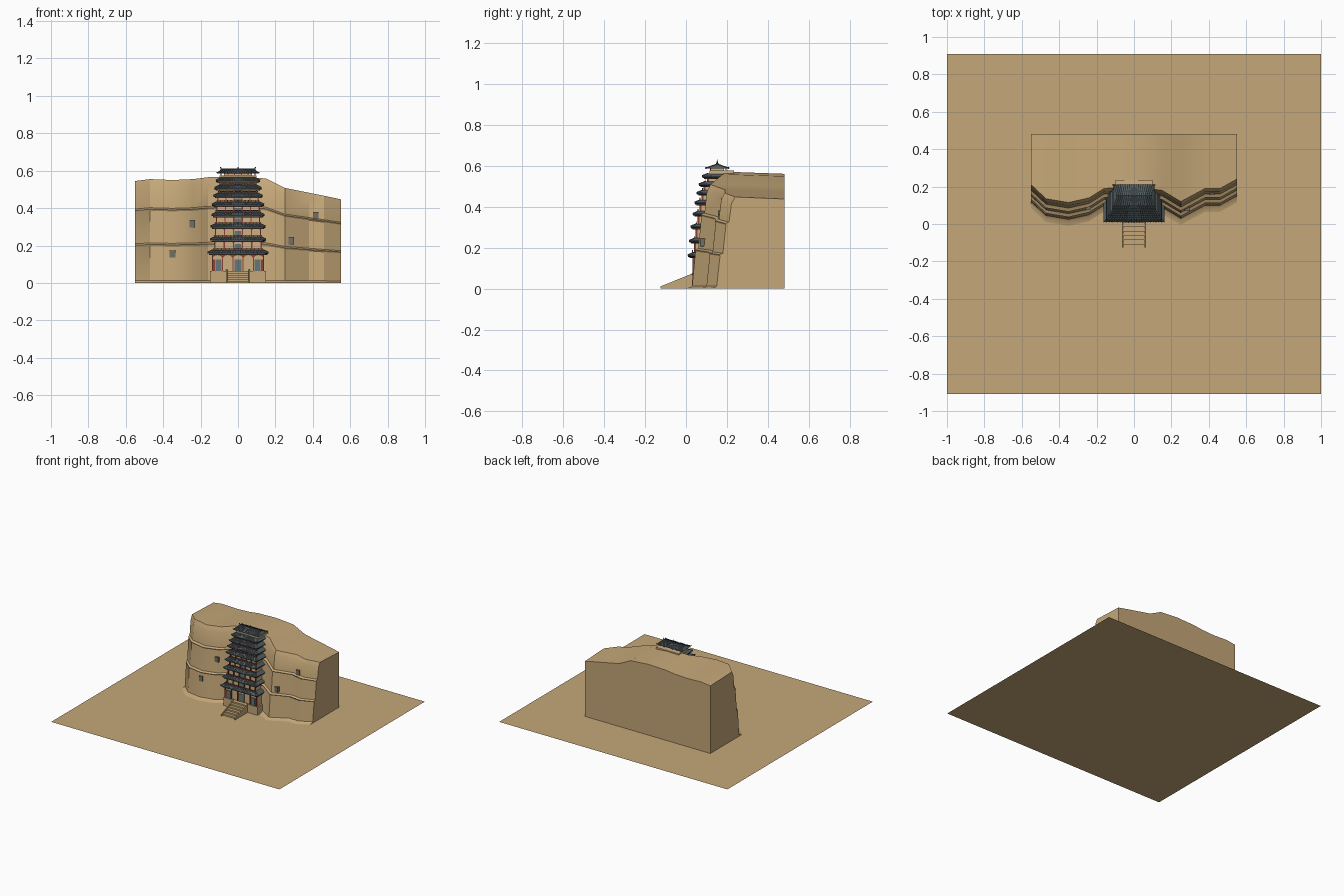
import bpy, bmesh, math
from mathutils import Vector

cube = bpy.data.objects.get("Cube")
if cube:
    bpy.data.objects.remove(cube, do_unlink=True)


def material(name, r, g, b):
    m = bpy.data.materials.new(name)
    m.use_nodes = True
    m.diffuse_color = (r, g, b, 1)
    m.node_tree.nodes["Principled BSDF"].inputs["Base Color"].default_value = (r, g, b, 1)
    return m


SAND = material("sandstone", .56, .39, .19)
WALL = material("pale plaster", .62, .43, .22)
RED = material("red timber", .27, .05, .035)
DARK = material("dark timber", .07, .035, .025)
TILE = material("slate tile", .085, .11, .12)
BLUE = material("blue grey shutter", .13, .18, .18)
CAVE = material("cave shadow", .17, .16, .12)


def build(name, bm, mat, smooth=False):
    bmesh.ops.recalc_face_normals(bm, faces=bm.faces[:])
    me = bpy.data.meshes.new(name)
    bm.to_mesh(me)
    bm.free()
    me.materials.append(mat)
    ob = bpy.data.objects.new(name, me)
    bpy.context.collection.objects.link(ob)
    if smooth:
        bpy.context.view_layer.objects.active = ob
        ob.select_set(True)
        bpy.ops.object.shade_smooth_by_angle(angle=math.radians(25))
        ob.select_set(False)
    return ob


def add_box(bm, x0, x1, y0, y1, z0, z1):
    v = [bm.verts.new((x, y, z)) for z in (z0, z1)
         for x, y in ((x0, y0), (x1, y0), (x1, y1), (x0, y1))]
    for f in ((0, 1, 2, 3), (4, 5, 6, 7), (0, 1, 5, 4), (1, 2, 6, 5), (2, 3, 7, 6), (3, 0, 4, 7)):
        bm.faces.new([v[i] for i in f])


def add_bar(bm, p, q, r):
    p, q = Vector(p), Vector(q)
    rot = (q - p).to_track_quat('Z', 'Y').to_matrix().to_4x4()
    rot.translation = (p + q) / 2
    bmesh.ops.create_cone(bm, cap_ends=True, segments=6, radius1=r, radius2=r,
                          depth=(q - p).length, matrix=rot)


def add_prism(bm, points, y0, y1):
    # outline in x and z, extruded along y
    a = [bm.verts.new((x, y0, z)) for x, z in points]
    b = [bm.verts.new((x, y1, z)) for x, z in points]
    bm.faces.new(a)
    bm.faces.new(b)
    for i in range(len(a)):
        j = (i + 1) % len(a)
        bm.faces.new((a[i], a[j], b[j], b[i]))


def boxes(name, mat, items):
    bm = bmesh.new()
    for it in items:
        add_box(bm, *it)
    return build(name, bm, mat)


# desert floor
bm = bmesh.new()
floor = [bm.verts.new(p) for p in ((-1, -.91, 0), (1, -.91, 0), (1, .91, 0), (-1, .91, 0))]
bm.faces.new(floor)
build("desert_floor", bm, SAND)

# cliff: columns are x, foot y and height; rows are height share and setback
COLS = [(-.55, .12, .545), (-.47, .045, .555), (-.35, .025, .55), (-.24, .05, .555),
        (-.16, .1, .565), (0, .11, .57), (.15, .09, .558), (.25, .03, .508),
        (.38, .1, .482), (.46, .1, .466), (.55, .15, .447)]
ROWS = [(0, -.035), (.01, -.012), (.025, 0), (.355, .016), (.37, .012), (.385, .03),
        (.695, .045), (.71, .041), (.725, .06), (.93, .072), (1, .09)]
BACK = .48


def cliff_y(x, z):
    for (xa, ya, ha), (xb, yb, hb) in zip(COLS, COLS[1:]):
        if xa <= x <= xb:
            t = (x - xa) / (xb - xa)
            s = z / (ha + t * (hb - ha))
            for (sa, oa), (sb, ob) in zip(ROWS, ROWS[1:]):
                if sa <= s <= sb:
                    return ya + t * (yb - ya) + oa + (ob - oa) * (s - sa) / (sb - sa)


bm = bmesh.new()
grid = []
for x, y, h in COLS:
    col = [bm.verts.new((x, y + o, s * h)) for s, o in ROWS]
    col += [bm.verts.new((x, BACK, h - .01)), bm.verts.new((x, BACK, 0))]
    grid.append(col)
for a, b in zip(grid, grid[1:]):
    for i in range(len(a) - 1):
        bm.faces.new((a[i], b[i], b[i + 1], a[i + 1]))
bm.faces.new(grid[0])
bm.faces.new(grid[-1])
build("cliff", bm, SAND, True)

# small caves
caves = []
for x, z in ((-.35, .155), (-.245, .317), (.285, .225), (.415, .36)):
    y = min(cliff_y(x - .014, z), cliff_y(x + .014, z))
    caves.append((x - .015, x + .015, y - .006, y + .05, z - .02, z + .02))
boxes("caves", CAVE, caves)

# terrace, steps and sloped step walls
FOOT = .065
boxes("terrace", SAND, [(-.15, .15, .03, .2, 0, FOOT)])
n = 6
boxes("steps", SAND, [(-.056, .056, -.11 + .14 * i / n, .035, 0, FOOT * (i + 1) / n)
                      for i in range(n)])
bm = bmesh.new()
for x in (-.059, .059):
    side = [[bm.verts.new((x + d, y, z)) for y, z in
             ((-.125, 0), (-.125, .01), (.03, .073), (.03, 0))] for d in (-.004, .004)]
    bm.faces.new(side[0])
    bm.faces.new(side[1])
    for i in range(4):
        j = (i + 1) % 4
        bm.faces.new((side[0][i], side[0][j], side[1][j], side[1][i]))
build("step_walls", bm, SAND)

# storeys: eave height, eave half width, eave front y
STOREYS = [(.158, .163, .01), (.228, .149, .016), (.298, .147, .024), (.36, .141, .034),
           (.415, .139, .043), (.462, .132, .053), (.504, .125, .064), (.544, .118, .08)]
RISE = .018
REAR = .2


def tower_roof(k, z, w, y):
    # lean-to skirt roof with raised corners
    bm = bmesh.new()
    inx, iny = w - .024, y + .028
    front = [(-w, .007), (-w * .85, .001), (w * .85, .001), (w, .007)]
    low = [bm.verts.new((-w, REAR, z))] + [bm.verts.new((x, y, z + l)) for x, l in front]
    low.append(bm.verts.new((w, REAR, z)))
    top = [bm.verts.new((x, yy, z + RISE)) for x, yy in
           ((-inx, REAR), (-inx, iny), (-inx * .85, iny), (inx * .85, iny), (inx, iny), (inx, REAR))]
    under = [bm.verts.new(v.co - Vector((0, 0, .005))) for v in low]
    for i in range(5):
        bm.faces.new((low[i], low[i + 1], top[i + 1], top[i]))
        bm.faces.new((under[i], under[i + 1], low[i + 1], low[i]))
    bm.faces.new(top)
    bm.faces.new(under)
    # tile ribs, corner ridges and top ridge
    count = 22
    for i in range(count + 1):
        t = 2 * i / count - 1
        lift = .007 if abs(t) == 1 else .002
        add_bar(bm, (w * t, y - .001, z + lift), (inx * t, iny, z + RISE + .001), .0022)
    add_bar(bm, (-inx, iny, z + RISE), (inx, iny, z + RISE), .003)
    build(f"roof_{k}", bm, TILE)


base = FOOT
walls, posts, beams, shutters, rails, eave_beams = [], [], [], [], [], []
brackets = bmesh.new()
for k, (z, w, y) in enumerate(STOREYS):
    hw, fy = w - .026, y + .03
    top = z - .004
    h = top - base
    walls.append((-hw, hw, fy, REAR, base - .01, z + .005))
    bays = 5
    step = 2 * hw / bays
    for i in range(bays + 1):
        x = -hw + step * i
        posts.append((x - .003, x + .003, fy - .008, fy + .002, base, top))
    # arched brackets between the posts
    for i in range(bays):
        cx, r = -hw + step * (i + .5), step / 2
        rise = min(.3 * h, r)
        for s in (-1, 1):
            arc = [(cx + s * r * math.cos(a), top - rise + rise * .8 * math.sin(a))
                   for a in (0, math.pi / 6, math.pi / 3, math.pi / 2)]
            add_prism(brackets, arc + [(cx, top), (cx + s * r, top)], fy - .004, fy + .001)
    beams.append((-hw - .006, hw + .006, fy - .014, REAR, top - .005, z))
    eave_beams.append((-w + .008, w - .008, y + .008, REAR, z - .009, z - .003))
    shutters.append((-.018, .018, fy - .003, fy + .001, base, base + h * .68))
    if k == 0:
        for s in (-1, 1):
            shutters.append((s * .105 - .016, s * .105 + .016, fy - .005, fy + .001, base, base + .06))
            posts.append((s * .128 - .005, s * .128 + .005, fy - .005, fy, base, base + .06))
    else:
        # balcony rail along the storey foot
        rails.append((-hw - .008, hw + .008, fy - .016, fy - .012, base + .007, base + .011))
        for i in range(13):
            x = -hw - .006 + (2 * hw + .012) * i / 12
            rails.append((x - .0015, x + .0015, fy - .016, fy - .012, base - .008, base + .008))
    tower_roof(k + 1, z, w, y)
    base = z + RISE

boxes("tower_walls", WALL, walls)
boxes("posts", RED, posts)
boxes("lintels", RED, beams)
boxes("eave_beams", DARK, eave_beams)
boxes("shutters", BLUE, shutters)
boxes("balcony_rails", RED, rails)
build("arch_brackets", brackets, RED)

# crowning pavilion on the cliff top
boxes("pavilion_floor", WALL, [(-.1, .1, .115, .235, .55, .575)])
boxes("pavilion_core", WALL, [(-.075, .075, .125, .185, .57, .586)])
boxes("pavilion_posts", RED, [(x - .003, x + .003, y - .003, y + .003, .57, .585)
                              for x in (-.09, -.054, -.018, .018, .054, .09) for y in (.12, .195)])
bm = bmesh.new()
CY, CZ, EX, RX = .152, .607, .11, .088
eave = [bm.verts.new(p) for p in ((-EX, .095, .585), (EX, .095, .585), (EX, .21, .585), (-EX, .21, .585))]
ridge = [bm.verts.new((x, CY, CZ)) for x in (-RX, RX)]
bm.faces.new((eave[0], eave[1], ridge[1], ridge[0]))
bm.faces.new((eave[2], eave[3], ridge[0], ridge[1]))
bm.faces.new((eave[1], eave[2], ridge[1]))
bm.faces.new((eave[3], eave[0], ridge[0]))
bm.faces.new(eave)
for i in range(19):
    t = i / 9 - 1
    for y in (.094, .211):
        add_bar(bm, (EX * t, y, .587), (RX * t, CY, CZ + .001), .0025)
add_bar(bm, (-RX - .006, CY, CZ), (RX + .006, CY, CZ), .004)
for s in (-1, 1):
    add_bar(bm, (s * RX, CY, CZ), (s * (RX + .006), CY, CZ + .012), .003)
    for y in (.097, .208):
        add_bar(bm, (s * (EX - .008), y, .586), (s * (EX + .004), y, .592), .003)
build("pavilion_roof", bm, TILE)

# finial
bm = bmesh.new()
for z0, z1, r in ((.605, .613, .006), (.613, .619, .0035), (.619, .63, .0015)):
    add_bar(bm, (0, CY, z0), (0, CY, z1), r)
build("finial", bm, DARK)
